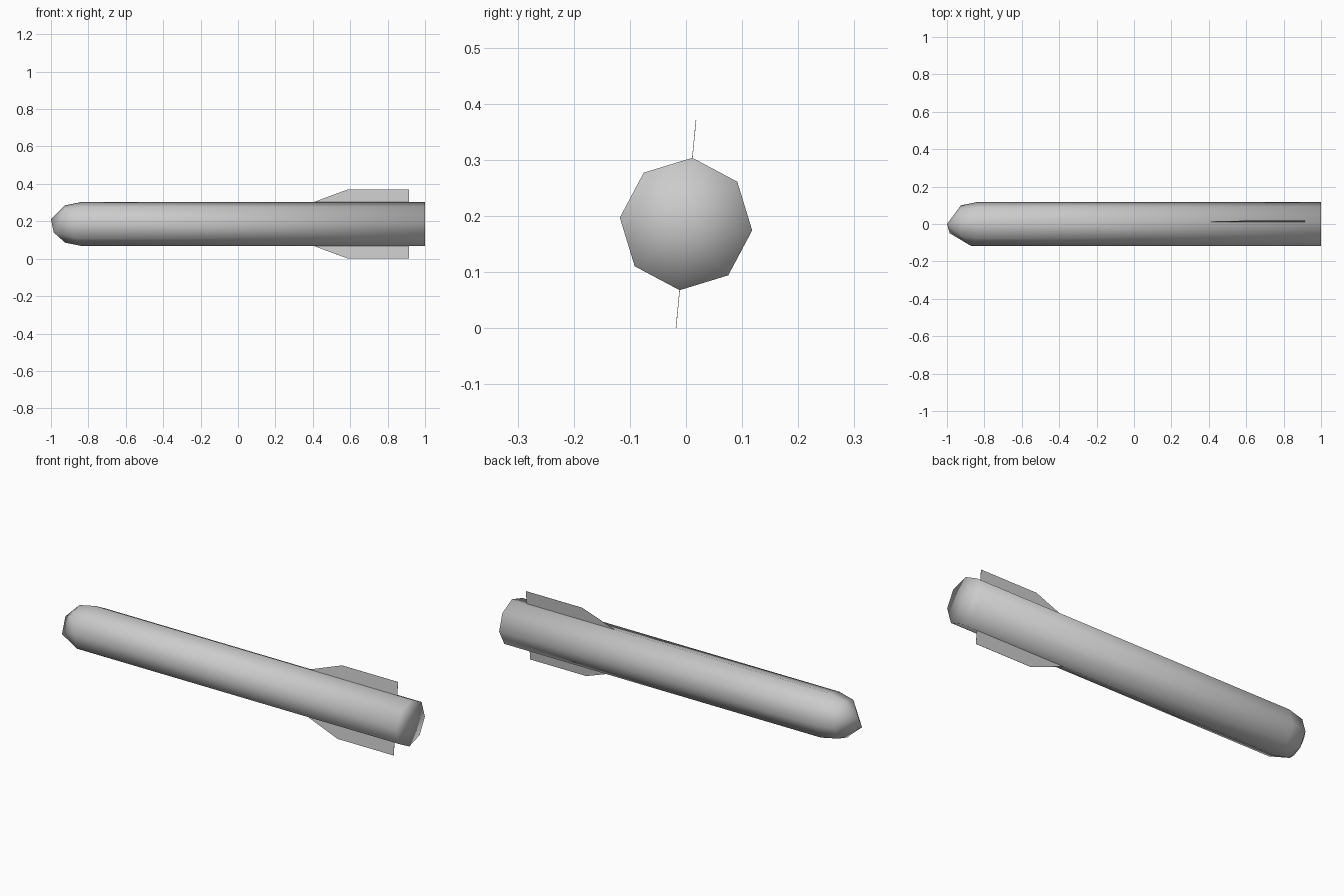
import bpy, bmesh
from math import cos, sin, radians
from mathutils import Vector

cube = bpy.data.objects.get("Cube")
if cube:
    bpy.data.objects.remove(cube)

AXIS_Z = 0.1855
RADIUS = 0.1185
TILT = 84.5  # direction of the upper fin around the long axis

grey = bpy.data.materials.new("light_grey")
grey.use_nodes = True
grey.diffuse_color = (0.6, 0.6, 0.6, 1)
grey.node_tree.nodes["Principled BSDF"].inputs["Base Color"].default_value = (0.6, 0.6, 0.6, 1)


def around(x, radius, degrees):
    """Point at a radius and angle around the long axis."""
    a = radians(degrees)
    return Vector((x, radius * cos(a), AXIS_Z + radius * sin(a)))


def make_object(name, bm):
    mesh = bpy.data.meshes.new(name)
    bm.to_mesh(mesh)
    bm.free()
    mesh.materials.append(grey)
    obj = bpy.data.objects.new(name, mesh)
    bpy.context.collection.objects.link(obj)
    return obj


# Eight-sided body with a faceted, slightly lopsided nose, wrapped as a hull
angles = [TILT + 45 * i for i in range(8)]
points = [Vector((-1, 0, 0.21)), Vector((-0.985, -0.05, 0.14))]
for i, angle in enumerate(angles):
    points.append(around(1, RADIUS, angle))
    points.append(around(-0.87 if i in (2, 3) else -0.835, RADIUS, angle))
    if i not in (2, 3):
        points.append(around(-0.925, 0.1, angle))

bm = bmesh.new()
for p in points:
    bm.verts.new(p)
bmesh.ops.convex_hull(bm, input=bm.verts[:])
bmesh.ops.dissolve_limit(bm, angle_limit=radians(0.5), verts=bm.verts[:], edges=bm.edges[:])
bmesh.ops.recalc_face_normals(bm, faces=bm.faces[:])
bmesh.ops.poke(bm, faces=[f for f in bm.faces if f.normal.x > 0.99])
for f in bm.faces:
    f.smooth = True
make_object("body", bm)

# Two thin swept fins on opposite edges near the tail
fin_outline = [(0.4, 0.116), (0.59, 0.1865), (0.915, 0.1865), (0.915, 0.116)]
for name, angle in (("upper_fin", TILT), ("lower_fin", TILT + 180)):
    bm = bmesh.new()
    bm.faces.new([bm.verts.new(around(x, r, angle)) for x, r in fin_outline])
    fin = make_object(name, bm)
    solid = fin.modifiers.new("thickness", 'SOLIDIFY')
    solid.thickness = 0.001
    solid.offset = 0
